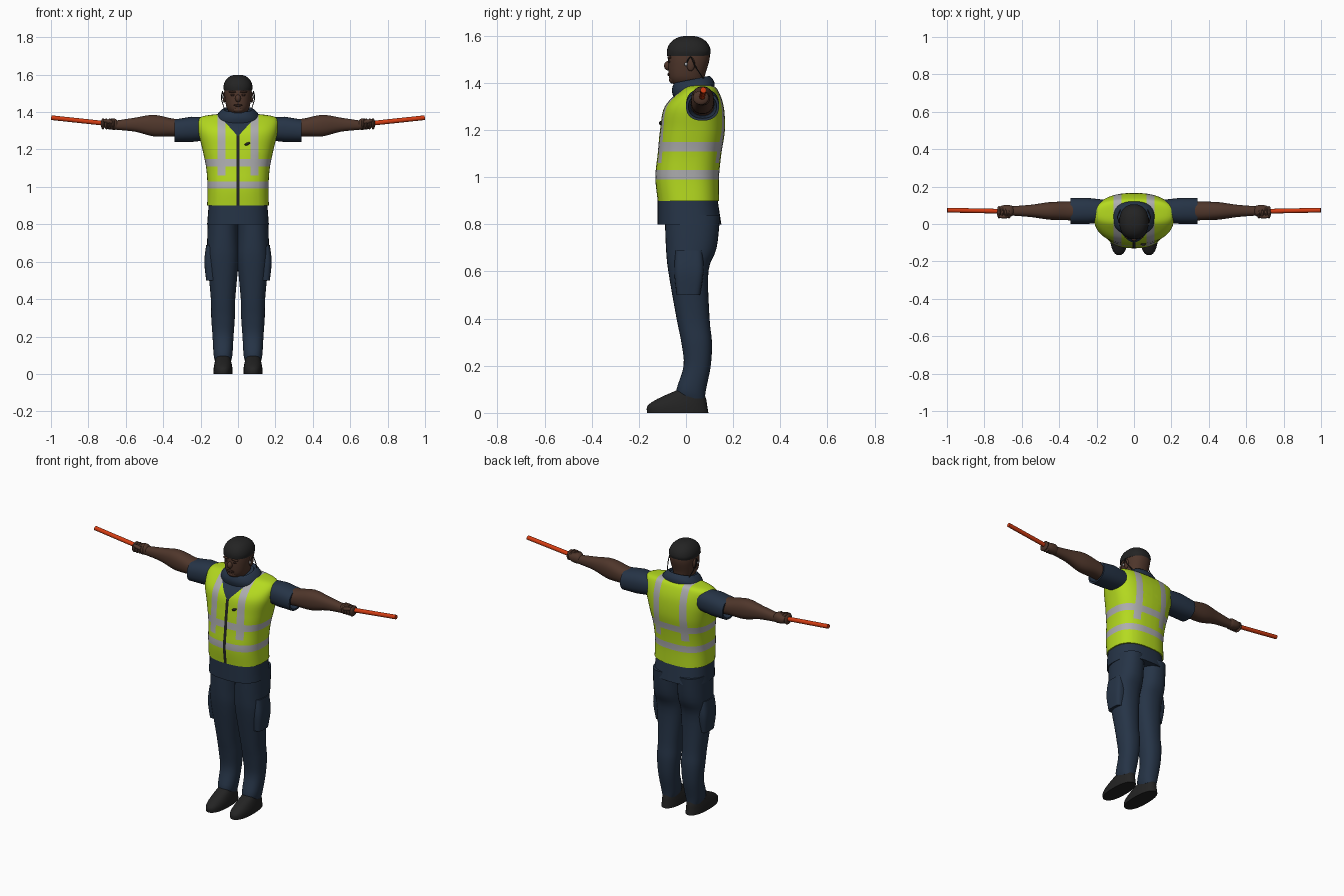
import bpy, bmesh, math
from mathutils import Vector, Matrix

cube = bpy.data.objects.get("Cube")
if cube:
    bpy.data.objects.remove(cube, do_unlink=True)


def material(name, red, green, blue):
    mat = bpy.data.materials.new(name)
    mat.use_nodes = True
    mat.diffuse_color = (red, green, blue, 1)
    mat.node_tree.nodes["Principled BSDF"].inputs["Base Color"].default_value = mat.diffuse_color
    return mat


LIME = material("lime", .46, .7, .014)
NAVY = material("navy", .019, .034, .062)
SKIN = material("brown skin", .078, .037, .024)
LIPS = material("dark brown", .035, .016, .012)
GREY = material("reflective grey", .42, .42, .43)
BLACK = material("black", .017, .017, .017)
ORANGE = material("orange red", .65, .045, .006)


def finish(name, bm, *materials):
    bmesh.ops.recalc_face_normals(bm, faces=bm.faces)
    mesh = bpy.data.meshes.new(name)
    bm.to_mesh(mesh)
    bm.free()
    for mat in materials:
        mesh.materials.append(mat)
    ob = bpy.data.objects.new(name, mesh)
    bpy.context.collection.objects.link(ob)
    bpy.ops.object.select_all(action='DESELECT')
    ob.select_set(True)
    bpy.context.view_layer.objects.active = ob
    bpy.ops.object.shade_smooth_by_angle(angle=math.radians(45))


def spline(rows, steps):
    # Smooth interpolation between rows, with tangents taken from the neighbours
    result, last = [], len(rows) - 1
    for i in range(last):
        around = [rows[max(i - 1, 0)], rows[i], rows[i + 1], rows[min(i + 2, last)]]
        for k in range(steps):
            t = k / steps
            ease = t * t * (3 - 2 * t)
            leave, arrive = t * (1 - t) ** 2 / 2, t * t * (t - 1) / 2
            result.append([b + (c - b) * ease + (c - a) * leave + (d - b) * arrive
                           for a, b, c, d in zip(*around)])
    return result + [rows[-1]]


def loft(rows, axis='z', center=0, side=1, power=2.3, steps=4, count=32, tilt=0):
    # Rows along z: height, half width, front, back
    # Rows along x: distance, half depth, bottom, top
    bm = bmesh.new()
    loops = []
    for along, half, low, high in spline(rows, steps):
        loop = []
        for i in range(count):
            angle = math.tau * i / count
            cos, sin = math.cos(angle), math.sin(angle)
            across = center + half * math.copysign(abs(cos) ** (2 / power), cos)
            other = (low + high) / 2 + (high - low) / 2 * math.copysign(abs(sin) ** (2 / power), sin)
            if axis == 'z':
                point = (across * side, other, along + tilt * other)
            else:
                point = (along * side, across, other)
            loop.append(bm.verts.new(point))
        loops.append(loop)
    for lower, upper in zip(loops, loops[1:]):
        for i in range(count):
            j = (i + 1) % count
            bm.faces.new((lower[i], lower[j], upper[j], upper[i]))
    bm.faces.new(loops[0])
    bm.faces.new(loops[-1])
    return bm


def ball(name, location, size, mat, turn=0):
    bm = bmesh.new()
    bmesh.ops.create_uvsphere(bm, u_segments=16, v_segments=10, radius=1)
    bm.transform(Matrix.Translation(location) @ Matrix.Rotation(turn, 4, 'Y') @ Matrix.Diagonal((*size, 1)))
    finish(name, bm, mat)


def tube(name, points, radius, mat):
    curve = bpy.data.curves.new(name, 'CURVE')
    curve.dimensions = '3D'
    curve.bevel_depth, curve.bevel_resolution = radius, 2
    line = curve.splines.new('POLY')
    path = spline(points, 5)
    line.points.add(len(path) - 1)
    for point, location in zip(line.points, path):
        point.co = (*location, 1)
    curve.materials.append(mat)
    bpy.context.collection.objects.link(bpy.data.objects.new(name, curve))


# Safety vest, cut along its bands, zip and neckline, then coloured by rule
vest = loft([(.9, .165, -.12, .14), (1, .163, -.13, .14), (1.1, .17, -.12, .15), (1.2, .19, -.11, .165),
             (1.3, .213, -.09, .16), (1.37, .205, -.02, .135), (1.39, .1, .01, .11)],
            power=2.6, steps=6, count=48)
LOW_BAND, HIGH_BAND, STRIPE = (.99, 1.03), (1.11, 1.15), (.067, .11)
STRIPE_END, NECK, SLOPE, ZIP = 1.06, 1.27, 1.1, .009
cuts = [((0, 0, z), (0, 0, 1)) for z in (*LOW_BAND, *HIGH_BAND, STRIPE_END)]
for side in (-1, 1):
    cuts += [((x * side, 0, 0), (1, 0, 0)) for x in (*STRIPE, ZIP)]
    cuts.append(((0, 0, NECK), (SLOPE * side, 0, 1)))
for location, normal in cuts:
    everything = vest.verts[:] + vest.edges[:] + vest.faces[:]
    bmesh.ops.bisect_plane(vest, geom=everything, plane_co=location, plane_no=normal)


def within(value, limits):
    return limits[0] < value < limits[1]


for face in vest.faces:
    middle = face.calc_center_median()
    x, z = abs(middle.x), middle.z
    if middle.y < .02 and z > NECK + SLOPE * x:
        face.material_index = 3
    elif middle.y < 0 and x < ZIP:
        face.material_index = 2
    elif within(z, LOW_BAND) or within(z, HIGH_BAND) or (z > STRIPE_END and within(x, STRIPE)):
        face.material_index = 1
finish("safety_vest", vest, LIME, GREY, BLACK, NAVY)
ball("vest_clip", (.05, -.107, 1.23), (.016, .008, .007), BLACK, -.4)

# Shirt hem and collar
finish("shirt_hem", loft([(.8, .165, -.12, .15), (.93, .155, -.12, .13)], power=2.6), NAVY)
finish("shirt_collar", loft([(1.34, .12, -.05, .12), (1.38, .11, -.06, .12), (1.41, .08, -.05, .1),
                             (1.4, .07, -.04, .09)], tilt=.2), NAVY)

# Head and face
finish("head", loft([(1.33, .06, -.02, .08), (1.38, .055, -.03, .08), (1.4, .05, -.06, .08),
                     (1.43, .063, -.073, .08), (1.5, .073, -.076, .1), (1.55, .07, -.07, .1)]), SKIN)
ball("nose", (0, -.076, 1.473), (.015, .017, .02), SKIN)
ball("mouth", (0, -.073, 1.436), (.024, .006, .006), LIPS)
ball("chin", (0, -.056, 1.413), (.03, .016, .016), SKIN)

# Knit cap as a dome above a short straight rim
dome = [(1.515, .075, -.08, .1)]
for step in range(9):
    angle = math.radians(10 * step)
    shrink = math.cos(angle) ** .85
    dome.append((1.53 + .07 * math.sin(angle), .078 * shrink, .012 - .093 * shrink, .012 + .093 * shrink))
finish("knit_cap", loft(dome, steps=2), BLACK)

for name, side in (("left", 1), ("right", -1)):
    ball(name + "_eye", (.028 * side, -.071, 1.49), (.013, .005, .005), LIPS)
    ball(name + "_brow", (.028 * side, -.07, 1.508), (.022, .009, .006), SKIN)
    ball(name + "_ear", (.073 * side, .02, 1.48), (.009, .018, .03), SKIN)
    ball(name + "_earbud", (.08 * side, 0, 1.48), (.006, .007, .008), GREY)
    wire = [(.08, 0, 1.48), (.083, .02, 1.51), (.088, .04, 1.47), (.07, .08, 1.41)]
    tube(name + "_ear_wire", [(x * side, y, z) for x, y, z in wire], .0025, BLACK)

    # Open shirt sleeve, bare arm and palm share one centre line
    arm = dict(axis='x', center=.07, side=side)
    finish(name + "_sleeve", loft([(.16, .06, 1.25, 1.37), (.25, .07, 1.24, 1.375), (.34, .07, 1.24, 1.36),
                                   (.34, .06, 1.25, 1.35), (.28, .05, 1.26, 1.35)], steps=1, **arm), NAVY)
    finish(name + "_arm", loft([(.27, .05, 1.26, 1.36), (.35, .05, 1.27, 1.365), (.45, .047, 1.27, 1.385),
                                (.55, .033, 1.295, 1.37), (.65, .025, 1.305, 1.355)], **arm), SKIN)
    finish(name + "_palm", loft([(.64, .02, 1.31, 1.35), (.66, .03, 1.305, 1.365), (.7, .03, 1.31, 1.36),
                                 (.73, .015, 1.33, 1.35)], **arm), SKIN)

    # Fingers and thumb wrapped round a signal wand
    for i in range(4):
        ball(f"{name}_finger_{i + 1}", ((.668 + .018 * i) * side, .063, 1.337), (.011, .034, .03), SKIN)
    ball(name + "_thumb", (.695 * side, .04, 1.35), (.03, .011, .011), SKIN, -.25 * side)
    start, end = Vector((.65 * side, .067, 1.333)), Vector((.9985 * side, .074, 1.37))
    length = end - start
    wand = bmesh.new()
    bmesh.ops.create_cone(wand, cap_ends=True, segments=16, radius1=.0125, radius2=.0125, depth=length.length)
    wand.transform(Matrix.Translation((start + end) / 2) @ length.to_track_quat('Z', 'Y').to_matrix().to_4x4())
    finish(name + "_signal_wand", wand, ORANGE)

    # Trouser leg with cargo pocket, and shoe
    leg = dict(center=.08, side=side)
    finish(name + "_trouser_leg", loft([(.06, .04, -.03, .08), (.1, .05, -.04, .085), (.2, .056, -.01, .105),
                                        (.3, .063, -.02, .11), (.4, .065, -.04, .1), (.6, .083, -.075, .095),
                                        (.7, .085, -.085, .13), (.84, .08, -.09, .145)], **leg), NAVY)
    finish(name + "_cargo_pocket", loft([(.5, .04, -.04, .06), (.6, .05, -.05, .075), (.69, .04, -.045, .07)],
                                        center=.13, side=side, power=4), NAVY)
    finish(name + "_shoe", loft([(0, .05, -.165, .095), (.03, .05, -.163, .09), (.06, .045, -.12, .085),
                                 (.1, .035, -.03, .07)], **leg), BLACK)
